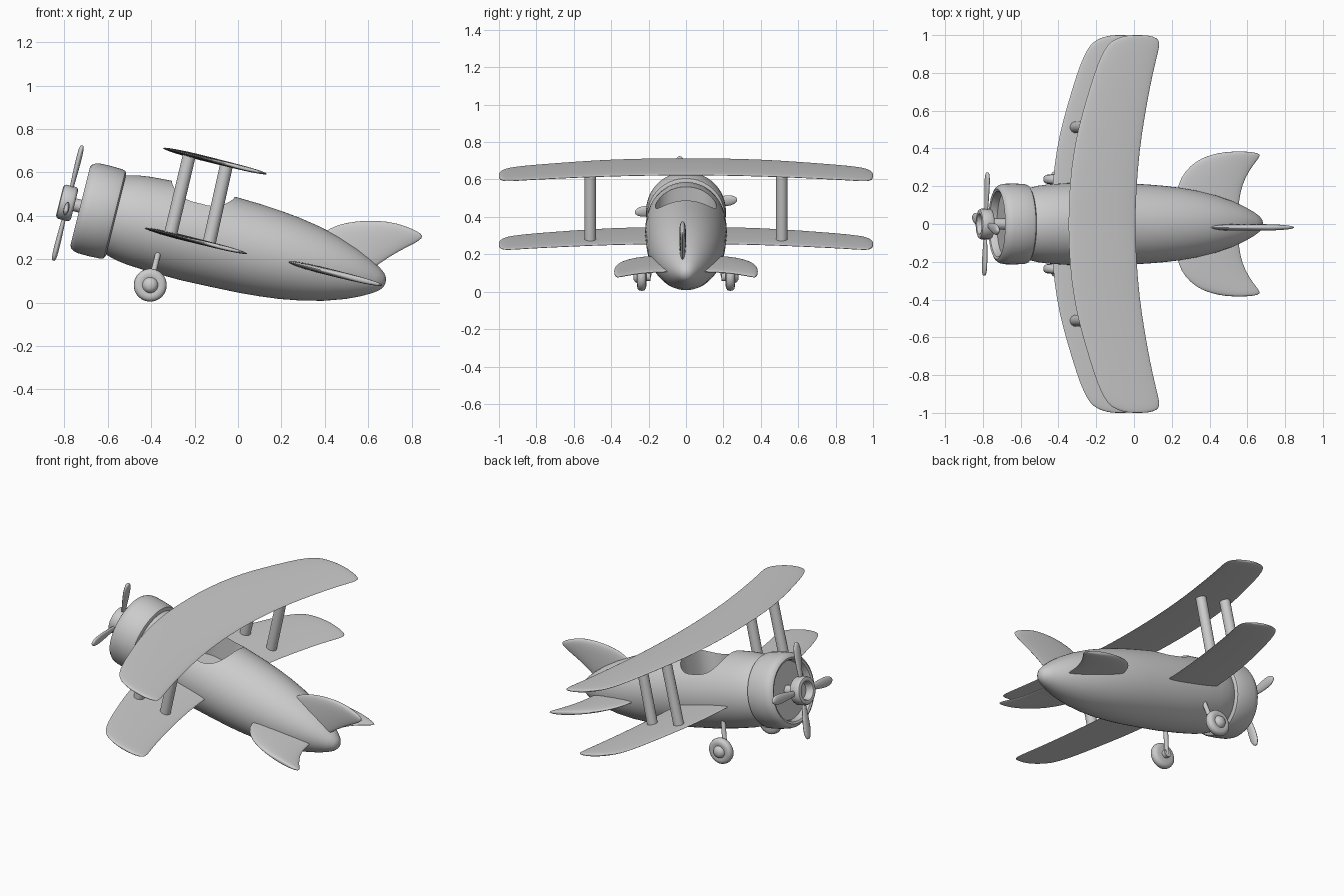
import bpy, bmesh
from math import sin, cos, pi, radians, copysign
from mathutils import Matrix, Vector

if "Cube" in bpy.data.objects:
    bpy.data.objects.remove(bpy.data.objects["Cube"])

# Everything is modelled level (x = along body, z = up), then pitched nose-up
PITCH = Matrix.Rotation(radians(14), 4, 'Y')
AXIS = 0.255  # height of the body centre line


def finish(name, bm, matrix=Matrix(), subdiv=0, angle=40):
    bmesh.ops.remove_doubles(bm, verts=bm.verts, dist=1e-5)
    bmesh.ops.recalc_face_normals(bm, faces=bm.faces)
    me = bpy.data.meshes.new(name)
    bm.to_mesh(me)
    bm.free()
    me.transform(PITCH @ matrix)
    ob = bpy.data.objects.new(name, me)
    bpy.context.collection.objects.link(ob)
    if subdiv:
        m = ob.modifiers.new("subdivision", 'SUBSURF')
        m.levels = m.render_levels = subdiv
    smooth(ob, angle)
    return ob


def smooth(ob, angle=40):
    bpy.ops.object.select_all(action='DESELECT')
    ob.select_set(True)
    bpy.context.view_layer.objects.active = ob
    bpy.ops.object.shade_smooth_by_angle(angle=radians(angle))


def skin(rings, caps=True):
    bm = bmesh.new()
    rows = [[bm.verts.new(p) for p in ring] for ring in rings]
    n = len(rows[0])
    for a, b in zip(rows, rows[1:]):
        for i in range(n):
            j = (i + 1) % n
            bm.faces.new((a[i], a[j], b[j], b[i]))
    if caps:
        bm.faces.new(rows[0])
        bm.faces.new(rows[-1])
    return bm


def lathe(name, profile, matrix=Matrix.Translation((0, 0, AXIS)), n=48, angle=40):
    rings = [[(x, r * cos(2 * pi * i / n), r * sin(2 * pi * i / n)) for i in range(n)]
             for x, r in profile]
    return finish(name, skin(rings, caps=False), matrix, angle=angle)


def loft(name, stations, half_thick, place, matrix=Matrix(), n=20):
    # stations: (span position, leading edge, trailing edge), thin elliptical section
    widest = max(b - a for _, a, b in stations)
    rings = []
    for s, a, b in stations:
        t = half_thick * ((b - a) / widest) ** 0.5
        rings.append([place(s, (a + b) / 2 + (b - a) / 2 * cos(2 * pi * i / n),
                            t * sin(2 * pi * i / n)) for i in range(n)])
    return finish(name, skin(rings), matrix, subdiv=1, angle=60)


def both_sides(half):
    return [(-s, a, b) for s, a, b in reversed(half) if s > 0] + half


def rod(name, p, q, r):
    d = Vector(q) - Vector(p)
    m = Matrix.Translation(p) @ Vector((1, 0, 0)).rotation_difference(d).to_matrix().to_4x4()
    return lathe(name, [(0, 0), (0, r), (d.length, r), (d.length, 0)], m, 24)


# Fuselage
body = lathe("fuselage", [(-.70, 0), (-.70, .16), (-.655, .182), (-.637, .19), (-.59, .202),
                          (-.53, .21), (-.425, .216), (-.28, .219), (-.13, .215), (0, .21),
                          (.09, .203), (.18, .193), (.28, .176), (.38, .152), (.475, .120),
                          (.54, .091), (.59, .063), (.62, .041), (.634, .022), (.638, 0)], n=64)

# Cockpit opening, rounded-square cutter
outline = []
for i in range(48):
    c, s = cos(2 * pi * i / 48), sin(2 * pi * i / 48)
    outline.append((-.282 + .15 * copysign(abs(c) ** .7, c), .163 * copysign(abs(s) ** .7, s)))
cutter = finish("cockpit_cutter", skin([[(x, y, z) for x, y in outline] for z in (.25, .6)]))
cutter.hide_render = True
cut = body.modifiers.new("cockpit", 'BOOLEAN')
cut.object = cutter
cut.solver = 'EXACT'
bpy.context.view_layer.objects.active = body
bpy.ops.object.modifier_apply(modifier=cut.name)
bpy.data.objects.remove(cutter)
smooth(body)

# Engine cowl with recessed front
lathe("engine_cowl", [(-.645, .17), (-.643, .195), (-.65, .207), (-.665, .212), (-.72, .214),
                      (-.77, .213), (-.792, .208), (-.807, .198), (-.813, .186), (-.808, .174),
                      (-.795, .168), (-.77, .166), (-.77, 0)], n=64)

# Propeller hub, shaft and four blades
lathe("propeller_hub", [(-.84, 0), (-.84, .066), (-.844, .076), (-.853, .081), (-.897, .081),
                        (-.907, .076), (-.911, .066), (-.908, .055), (-.90, .05),
                        (-.862, .048), (-.862, 0)])
rod("propeller_shaft", (-.85, 0, AXIS), (-.76, 0, AXIS), .03)
blade = [(.06, .014), (.10, .018), (.15, .025), (.20, .030), (.24, .029),
         (.262, .021), (.272, .012), (.276, .004)]
for k in range(4):
    loft(f"propeller_blade_{k + 1}", [(r, -h, h) for r, h in blade], .013,
         lambda s, c, t: (t, c, s),
         Matrix.Translation((-.872, 0, AXIS)) @ Matrix.Rotation(radians(7.5 + 90 * k), 4, 'X'))

# Upper and lower wings
half_wing = [(0, -.513, -.142), (.2, -.507, -.136), (.4, -.482, -.117), (.55, -.447, -.094),
             (.72, -.395, -.063), (.85, -.352, -.034), (.93, -.312, -.012), (.965, -.28, -.010),
             (.985, -.24, -.025), (.996, -.20, -.06), (1.0, -.165, -.10)]
for name, z in (("upper_wing", .607), ("lower_wing", .229)):
    loft(name, both_sides(half_wing), .013, lambda s, c, t: (c, s, z + t))

# Tailplane
half_tail = [(0, .165, .505), (.13, .167, .516), (.21, .178, .534), (.28, .215, .57),
             (.335, .28, .612), (.36, .34, .632), (.376, .40, .625), (.384, .47, .56)]
loft("tailplane", both_sides(half_tail), .016, lambda s, c, t: (c, s, .238 + t))

# Tail fin
fin = [(.26, .25, .545), (.32, .258, .576), (.41, .298, .665), (.45, .345, .713),
       (.48, .398, .745), (.505, .465, .76), (.52, .525, .722), (.53, .59, .65)]
loft("tail_fin", fin, .018, lambda s, c, t: (c, t - .018, s))

# Wing struts and landing gear on both sides
wheel = [(-.025, 0), (-.025, .05), (-.022, .064), (-.014, .073), (0, .076), (.014, .073),
         (.022, .064), (.025, .05), (.022, .036), (.026, .034), (.036, .028), (.043, .016),
         (.045, 0)]
for side, sy in (("left", 1), ("right", -1)):
    rod(f"front_wing_strut_{side}", (-.378, sy * .512, .228), (-.382, sy * .512, .607), .03)
    rod(f"rear_wing_strut_{side}", (-.195, sy * .512, .228), (-.205, sy * .512, .607), .03)
    hub = Matrix.Translation((-.412, sy * .237, -.02))
    lathe(f"wheel_{side}", wheel, hub @ Matrix.Rotation(sy * pi / 2, 4, 'Z'), 40)
    rod(f"wheel_axle_{side}", (-.412, sy * .19, -.02), (-.412, sy * .235, -.02), .024)
    rod(f"wheel_strut_{side}", (-.412, sy * .203, -.03), (-.412, sy * .165, .14), .013)
